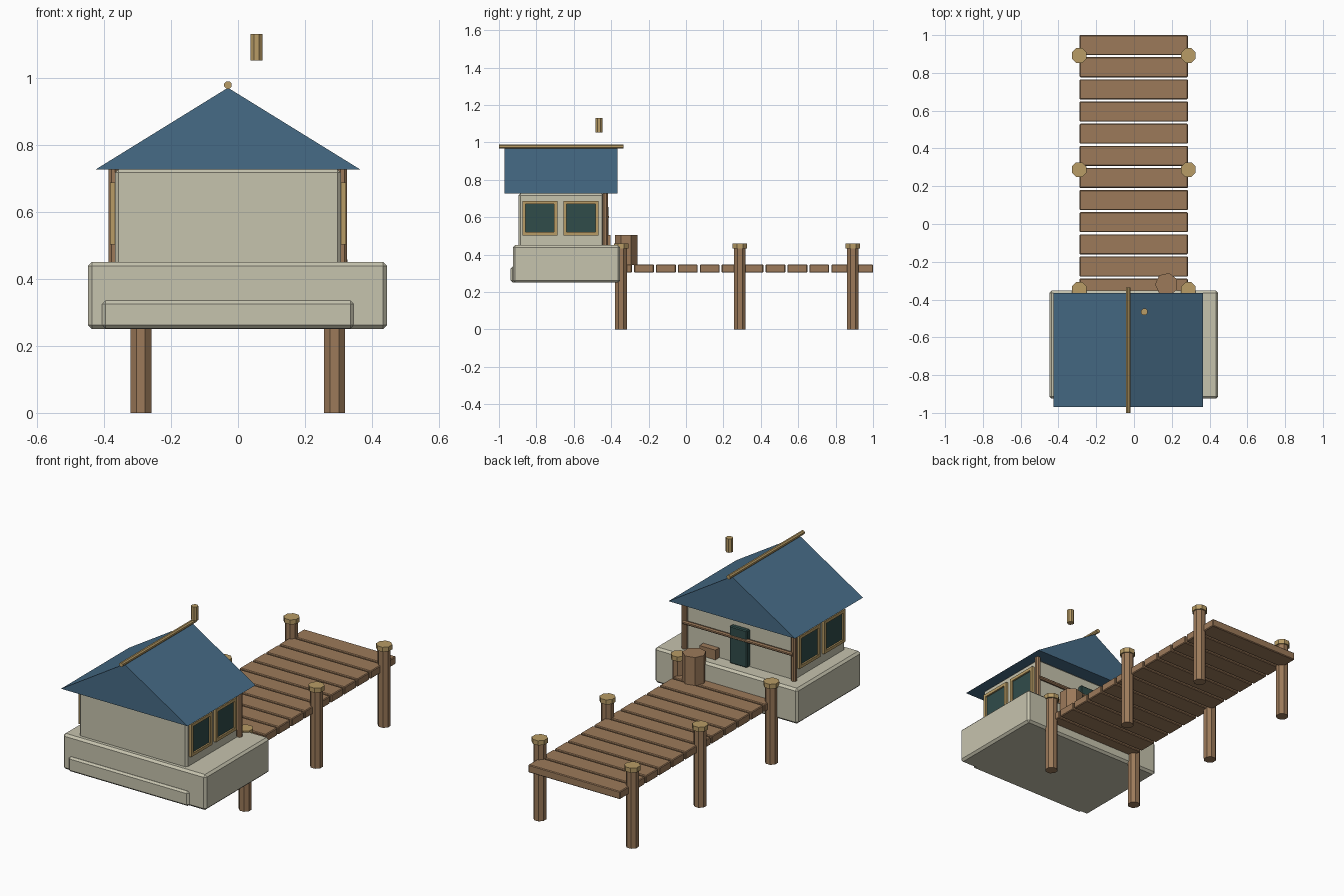
import bpy, math
from mathutils import Vector

if "Cube" in bpy.data.objects:
    bpy.data.objects.remove(bpy.data.objects["Cube"], do_unlink=True)


def material(name, srgb):
    rgb = [(c / 255 / 12.92) if c < 11 else ((c / 255 + 0.055) / 1.055) ** 2.4 for c in srgb]
    m = bpy.data.materials.new(name)
    m.use_nodes = True
    m.diffuse_color = (*rgb, 1)
    m.node_tree.nodes["Principled BSDF"].inputs["Base Color"].default_value = (*rgb, 1)
    return m


PLASTER = material("plaster", (198, 195, 174))
BLUE = material("roof_blue", (70, 107, 134))
WOOD = material("brown_wood", (156, 122, 90))
TAN = material("tan_wood", (184, 156, 102))
GLASS = material("dark_teal", (48, 76, 74))


def finish(obj, name, mat, bevel=0):
    obj.name = name
    obj.data.materials.append(mat)
    if bevel:
        mod = obj.modifiers.new("soft_edges", "BEVEL")
        mod.width = bevel
        mod.segments = 1
    return obj


def box(name, x, y, z, mat, bevel=0):
    """Box given by its (low, high) range on each axis."""
    bpy.ops.mesh.primitive_cube_add(size=1)
    obj = bpy.context.object
    lo, hi = Vector((x[0], y[0], z[0])), Vector((x[1], y[1], z[1]))
    for v in obj.data.vertices:
        v.co = [(lo[i] + hi[i]) / 2 + v.co[i] * (hi[i] - lo[i]) for i in range(3)]
    return finish(obj, name, mat, bevel)


def rod(name, start, end, radius, mat, sides=8, turn=math.pi / 8):
    """Faceted cylinder between two points."""
    a, b = Vector(start), Vector(end)
    bpy.ops.mesh.primitive_cylinder_add(vertices=sides, radius=radius, depth=(b - a).length)
    obj = bpy.context.object
    obj.rotation_mode = "QUATERNION"
    spin = Vector((0, 0, 1)).rotation_difference(b - a)
    obj.rotation_quaternion = spin @ Vector((1, 0, 0)).rotation_difference(
        Vector((math.cos(turn), math.sin(turn), 0)))
    obj.location = (a + b) / 2
    return finish(obj, name, mat)


MID = -0.03  # centre line of the hut

# Foundation block and front step
box("foundation", (-0.448, 0.445), (-0.925, -0.352), (0.25, 0.45), PLASTER, 0.012)
box("front_step", (-0.405, 0.345), (-0.937, -0.85), (0.252, 0.335), PLASTER, 0.01)

# Hut walls
box("walls", (MID - 0.337, MID + 0.337), (-0.895, -0.44), (0.44, 0.727), PLASTER, 0.01)

# Roof: gabled prism swept along y
profile = [(MID - 0.395, 0.726), (MID + 0.395, 0.726), (MID, 0.97)]
verts = [(x, y, z) for y in (-0.97, -0.365) for x, z in profile]
mesh = bpy.data.meshes.new("roof")
mesh.from_pydata(verts, [], [(0, 1, 2), (5, 4, 3), (0, 3, 4, 1), (1, 4, 5, 2), (2, 5, 3, 0)])
roof = bpy.data.objects.new("roof", mesh)
bpy.context.collection.objects.link(roof)
finish(roof, "roof", BLUE)

rod("ridge_pole", (MID, -1.0, 0.978), (MID, -0.335, 0.978), 0.012, TAN)
rod("chimney_pipe", (0.055, -0.465, 1.052), (0.055, -0.465, 1.13), 0.019, TAN)

# Side windows and back corner posts, mirrored about the centre line
for side, word in ((-1, "right"), (1, "left")):
    def across(a, b):
        return sorted((MID + side * a, MID + side * b))
    for y0, place in ((-0.875, "front"), (-0.655, "back")):
        y1, z0, z1, w = y0 + 0.187, 0.503, 0.687, 0.017
        name = f"{word}_{place}_window"
        box(name + "_glass", across(0.33, 0.343), (y0 + w, y1 - w), (z0 + w, z1 - w), GLASS)
        for part, ys, zs in (
            ("sill", (y0, y1), (z0, z0 + w)),
            ("head", (y0, y1), (z1 - w, z1)),
            ("front_jamb", (y0, y0 + w), (z0 + w, z1 - w)),
            ("back_jamb", (y1 - w, y1), (z0 + w, z1 - w)),
        ):
            box(f"{name}_{part}", across(0.33, 0.352), ys, zs, TAN)
    px = MID + side * 0.342
    rod(f"{word}_corner_post", (px, -0.432, 0.445), (px, -0.432, 0.727), 0.015, WOOD)

# Back wall: door, cross rail and crate
box("door", (MID - 0.06, MID + 0.05), (-0.45, -0.415), (0.45, 0.66), GLASS, 0.005)
rod("back_rail", (MID - 0.342, -0.422, 0.602), (MID + 0.342, -0.422, 0.602), 0.011, WOOD)
box("crate", (0.1, 0.2), (-0.445, -0.405), (0.448, 0.505), WOOD)

# Dock planks
for i in range(12):
    y = 0.947 - 0.1172 * i
    box(f"plank_{i + 1}", (-0.288, 0.285), (y - 0.053, y + 0.053), (0.303, 0.347), WOOD, 0.004)

# Dock piles with caps
for x in (-0.29, 0.288):
    for y in (-0.347, 0.288, 0.892):
        rod("pile", (x, y, 0), (x, y, 0.435), 0.034, WOOD)
        rod("pile_cap", (x, y, 0.432), (x, y, 0.458), 0.042, TAN)

# Barrel on the dock
rod("barrel", (0.173, -0.32, 0.345), (0.173, -0.32, 0.505), 0.062, WOOD, 7, math.pi / 2)
